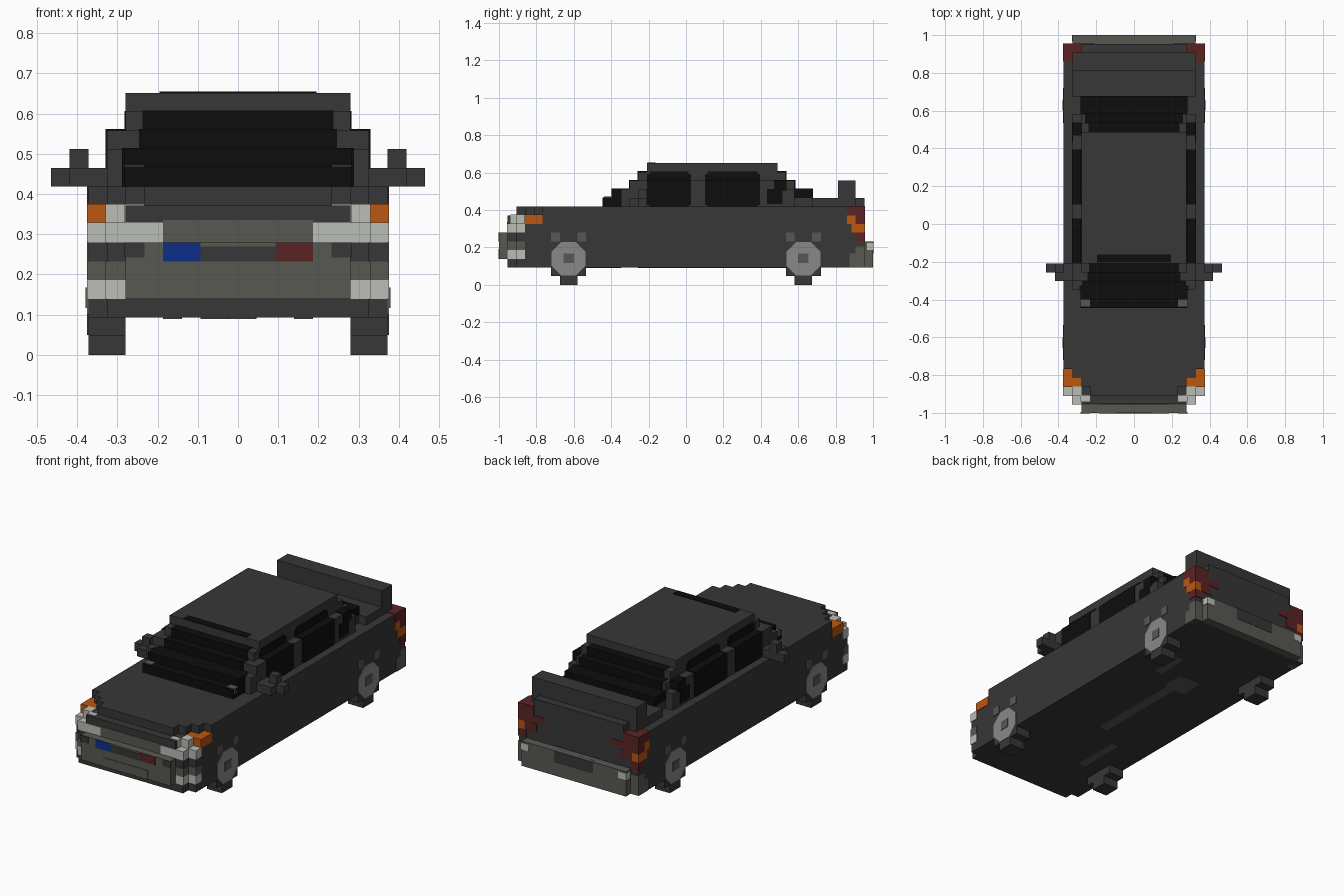
import bpy, bmesh, math
from mathutils import Matrix

if "Cube" in bpy.data.objects:
    bpy.data.objects.remove(bpy.data.objects["Cube"])

U = 2 / 43      # one block
E = 0.07        # how far painted plates stand proud, in blocks

COLOURS = {
    "body_grey": (0.038, 0.038, 0.038),
    "glass_black": (0.004, 0.004, 0.004),
    "bumper_grey": (0.098, 0.098, 0.086),
    "lamp_white": (0.50, 0.51, 0.47),
    "signal_orange": (0.50, 0.095, 0.006),
    "lamp_red": (0.105, 0.017, 0.017),
    "plate_blue": (0.004, 0.028, 0.25),
    "rim_grey": (0.25, 0.25, 0.25),
}
MATS = {}
for cname, rgb in COLOURS.items():
    m = bpy.data.materials.new(cname)
    m.use_nodes = True
    m.diffuse_color = (*rgb, 1)
    m.node_tree.nodes["Principled BSDF"].inputs["Base Color"].default_value = (*rgb, 1)
    MATS[cname] = m


def finish(name, colour, bm):
    me = bpy.data.meshes.new(name)
    bmesh.ops.recalc_face_normals(bm, faces=bm.faces)
    bm.to_mesh(me)
    bm.free()
    me.materials.append(MATS[colour])
    ob = bpy.data.objects.new(name, me)
    bpy.context.collection.objects.link(ob)


def part(name, colour, boxes, mirror=False):
    """Boxes are (x0, x1, y0, y1, z0, z1) in blocks; y counts from the nose."""
    bm = bmesh.new()
    for x0, x1, y0, y1, z0, z1 in boxes:
        for s in ((1, -1) if mirror else (1,)):
            centre = (s * (x0 + x1) / 2 * U, (y0 + y1) / 2 * U - 1, (z0 + z1) / 2 * U)
            size = ((x1 - x0) * U, (y1 - y0) * U, (z1 - z0) * U, 1)
            bmesh.ops.create_cube(bm, size=1,
                                  matrix=Matrix.Translation(centre) @ Matrix.Diagonal(size))
    finish(name, colour, bm)


def wide(w, y0, y1, z0, z1):
    return (-w, w, y0, y1, z0, z1)


# Lower body, stepped at the nose corners
part("body", "body_grey", [
    wide(8, 2, 42, 2, 7), wide(7, 1, 2, 2, 7),
    wide(6, 1, 2, 7, 8), wide(7, 2, 3, 7, 8), wide(8, 3, 42, 7, 8)])
part("hood", "body_grey", [
    wide(5, 2, 3, 8, 9), wide(6, 3, 4, 8, 9), wide(7, 4, 5, 8, 9), wide(8, 5, 40, 8, 9)])
part("boot_lid", "body_grey", [
    wide(7, 40, 41, 8, 9), wide(6, 41, 42, 8, 9), wide(7, 36, 41, 9, 10), wide(6, 41, 42, 9, 10)])
part("spoiler", "body_grey", [wide(7, 39, 41, 10, 12)])

# Cabin tiers
part("cabin", "body_grey", [
    wide(6, 12, 36, 9, 10), wide(7, 14, 34, 9, 10),
    wide(6, 13, 36, 10, 11), wide(7, 14, 34, 10, 11),
    wide(6, 15, 34, 11, 12), wide(7, 15, 33, 11, 12),
    wide(6, 16, 33, 12, 13)])
part("roof", "body_grey", [wide(6, 17, 32, 13, 14)])

# Windscreen and rear window follow the steps
part("windscreen", "glass_black", [
    wide(6 + E, 12 - E, 13.9, 9, 10 + E), wide(6 + E, 13 - E, 13.9, 10, 11 + E),
    wide(6.2, 13.9, 14.5, 9, 11 + E), wide(5.9, 14, 16, 10, 11 + E),
    wide(5.3, 15 - E, 17, 11, 12 + E), wide(5.1, 16 - E, 18, 12, 13 + E),
    wide(4.2, 17.1, 18, 13.5, 14 + E)])
part("rear_window", "glass_black", [
    wide(6 + E, 34, 36 + E, 10, 11 + E), wide(5.6, 33, 36 + E, 9.8, 11 + E),
    wide(5.6, 32, 34 + E, 11, 12 + E), wide(5.2, 31, 33 + E, 12, 13 + E)])

# Side windows: front door, rear door, quarter light
windows = []
for y0, y1 in ((17, 22.1), (23.7, 30)):
    windows += [(6, 7 + E, y0, y1, 9.2, 12 + E), (5, 7 + E, y0 + .25, y1 - .25, 9.02, 9.3),
                (5, 6 + E, y0, y1, 12, 12.75), (5, 6 + E, y0 + .3, y1 - .3, 12.7, 13.05)]
windows += [(6, 7 + E, 30.8, 32.6, 9.3, 11), (6, 7 + E, 31.6, 33 + E, 10.8, 12 + E)]
part("side_windows", "glass_black", windows, mirror=True)

# Door mirrors
part("mirrors", "body_grey", [
    (6.5, 9, 15, 17, 9, 10), (9, 10, 16, 17, 9, 10), (8, 9, 16, 17, 10, 11)], mirror=True)

# Front bumper and grille
part("front_bumper", "bumper_grey", [
    wide(6, 0, 1, 3, 6), wide(7 + E, 1 - E, 2, 4, 5), wide(8 + E, 2 - E, 3, 4, 5)])
part("grille", "bumper_grey", [wide(4, 1 - E, 1.5, 6, 7.2)])
part("front_number_plate", "bumper_grey", [wide(3, -E, 0.2, 3, 4.1)])
part("bumper_slot", "body_grey", [wide(2, -E, .1, 5, 5.8)])
part("bumper_slot_sides", "body_grey", [(5, 6 + E, -E, .1, 5.2, 6)], mirror=True)
part("badge_blue", "plate_blue", [(-4, -2, -E, .1, 5, 6)])
part("badge_red", "lamp_red", [(2, 4, -E, .1, 5, 6)])

# Front lamps
part("headlamps", "lamp_white", [
    (4, 7 + E, 1 - E, 2, 6, 7 + E), (5, 8 + E, 2 - E, 3, 6, 7 + E),
    (6, 7 + E, 2 - E, 3, 7, 8 + E), (5, 6 + E, 1.3, 2, 7, 8 + E)], mirror=True)
part("fog_lamps", "lamp_white", [
    (6, 7 + E, 1 - E, 2, 3, 4), (6, 8 + E, 2 - E, 3, 3, 4)], mirror=True)
part("front_signals", "signal_orange", [
    (7, 8 + E, 3 - E, 5, 7, 8 + E), (6, 7 + E, 3 - E, 4, 7, 8 + E)], mirror=True)
part("washer_jets", "bumper_grey", [(5, 6 + E, 12.1, 12.9, 9.5, 10 + 2 * E)], mirror=True)

# Rear bumper, plate and lamps
part("rear_bumper", "bumper_grey", [wide(7, 42, 43, 2, 5)])
part("rear_bumper_corners", "bumper_grey", [
    (7, 8 + E, 40.3, 42 + E, 2, 3.6), (7, 8 + E, 41, 42 + E, 3.6, 4.4)], mirror=True)
part("rear_number_plate", "body_grey", [wide(2.6, 42.5, 43 + E / 2, 3.6, 5)])
part("reversing_lamps", "lamp_white", [(6, 7 + E, 42.3, 43 + E / 2, 4, 4.8)], mirror=True)
part("tail_lamps", "lamp_red", [
    (6, 8 + E, 41, 42 + E, 7, 8 + E), (4.5, 6, 41.5, 42 + E, 7.2, 8),
    (6, 7 + E, 41, 42 + E, 8, 9), (7, 8 + E, 40, 41, 8, 9 + E),
    (6, 8 + E, 41, 42 + E, 8, 9 + E), (5.6, 7.2, 41.5, 42 + E, 6, 7),
    (7, 8 + E, 41, 42 + E, 5, 6)], mirror=True)
part("rear_signals", "signal_orange", [
    (7, 8 + E, 40, 41, 7, 8), (7.2, 8 + E, 41, 42 + E, 6, 7), (7, 8 + E, 40.5, 41, 6, 7)], mirror=True)

# Wheels: stepped tyres, round rims, arch blocks
tyres, arches, hubs = [], [], []
for c in (8, 35):
    tyres += [(6, 8, c - 1, c + 1, 0, 1), (6, 8, c - 2, c + 2, 1, 2)]
    arches += [(7, 8 + E, c - 2, c - 1, 5, 6), (7, 8 + E, c + 1, c + 2, 5, 6),
               (7, 8 + E, c - 3, c - 2, 4, 5), (7, 8 + E, c + 2, c + 3, 4, 5)]
    hubs += [(8, 8 + 2 * E, c - .6, c + .6, 2.5, 3.6)]
part("tyres", "body_grey", tyres, mirror=True)
part("arch_blocks", "bumper_grey", [a for a in arches if a[4] == 5], mirror=True)
part("hubs", "bumper_grey", hubs, mirror=True)
bm = bmesh.new()
for c in (8, 35):
    for s in (1, -1):
        mat = (Matrix.Translation((s * 7.9 * U, c * U - 1, 3 * U))
               @ Matrix.Rotation(math.pi / 2, 4, 'Y') @ Matrix.Rotation(math.pi / 8, 4, 'Z'))
        bmesh.ops.create_cone(bm, cap_ends=True, segments=8, radius1=2.1 * U,
                              radius2=2.1 * U, depth=(.2 + 2 * E) * U, matrix=mat)
finish("rims", "rim_grey", bm)

# Exhaust run under the floor
part("exhaust", "bumper_grey", [(-.6, .6, 16, 30, 2 - E, 2.1), (-2, 1, 28, 31, 2 - E, 2.1),
                                (-4, -3, 8, 14, 2 - E, 2.1), (3, 4, 30, 34, 2 - E, 2.1)])
